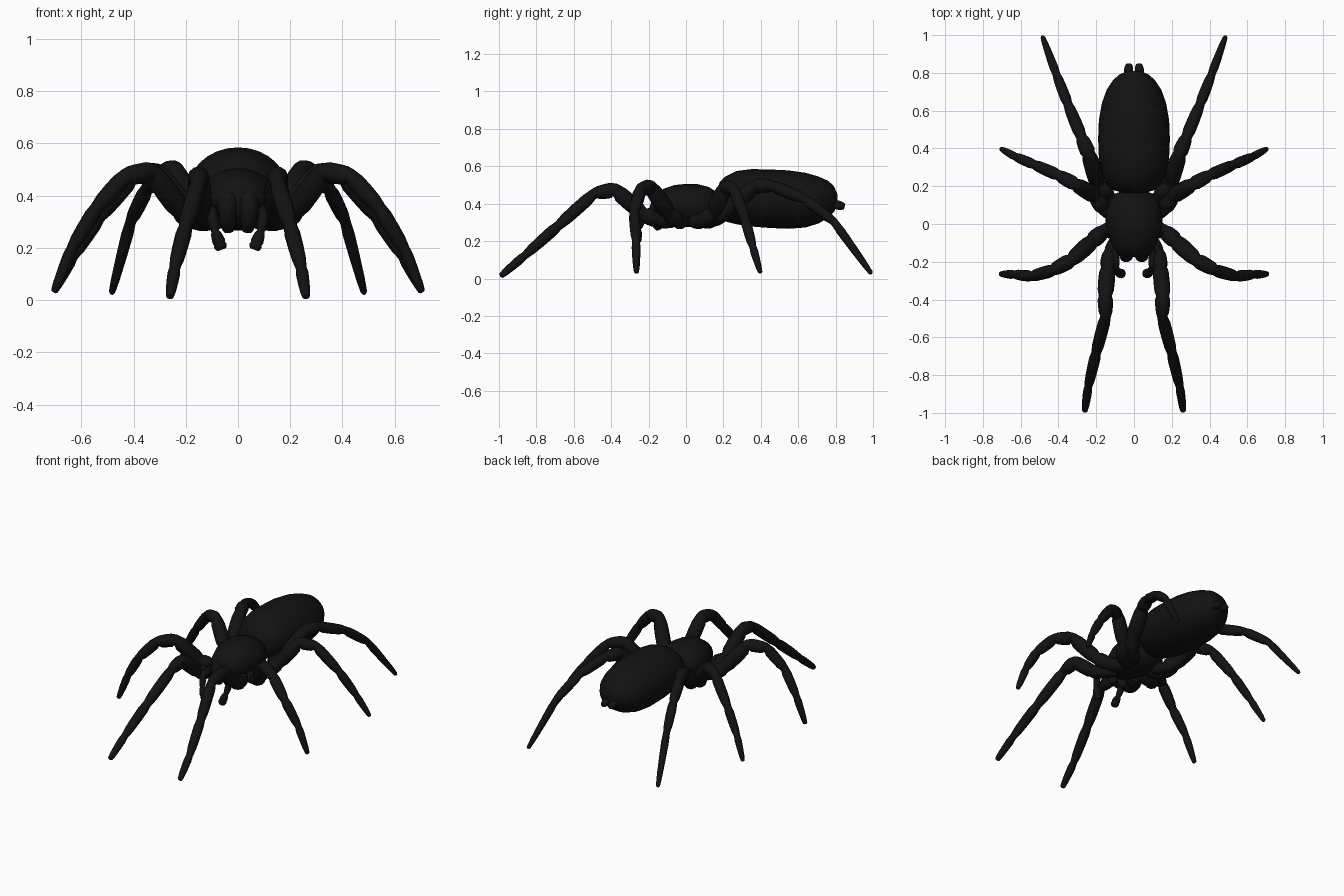
import bpy, bmesh, math
from mathutils import Vector

black = bpy.data.materials.new("black_chitin")
black.diffuse_color = (0.006, 0.006, 0.006, 1)


def loft(name, rings, sides):
    """Skin a list of (centre, side axis, up axis) rings, capped at both ends."""
    bm = bmesh.new()
    loops = []
    for c, u, v in rings:
        loops.append([bm.verts.new(c + u * math.cos(a) + v * math.sin(a))
                      for a in (2 * math.pi * i / sides for i in range(sides))])
    for a, b in zip(loops, loops[1:]):
        for i in range(sides):
            j = (i + 1) % sides
            bm.faces.new((a[i], a[j], b[j], b[i]))
    bm.faces.new(loops[0])
    bm.faces.new(loops[-1])
    bmesh.ops.recalc_face_normals(bm, faces=bm.faces)
    me = bpy.data.meshes.new(name)
    bm.to_mesh(me)
    bm.free()
    me.materials.append(black)
    ob = bpy.data.objects.new(name, me)
    bpy.context.collection.objects.link(ob)
    for p in me.polygons:
        p.use_smooth = len(p.vertices) == 4
    return ob


def body(name, sections, sides=24):
    """Elliptical sections along y: (y, half width, bottom z, top z)."""
    loft(name, [(Vector((0, y, (b + t) / 2)), Vector((w, 0, 0)), Vector((0, 0, (t - b) / 2)))
                for y, w, b, t in sections], sides)


def limb(name, joints, sides=12):
    """Jointed limb through (x, y, z, radius), pinched at each joint; built on both sides."""
    swell = ((0.03, 0.82), (0.2, 1.0), (0.5, 1.03), (0.8, 1.0), (0.97, 0.84))
    for side, s in (("right", 1), ("left", -1)):
        pts = [(Vector((s * x, y, z)), r) for x, y, z, r in joints]
        dirs = [(b[0] - a[0]).normalized() for a, b in zip(pts, pts[1:])]
        rings = []
        u = None
        for k, ((p, r0), (q, r1)) in enumerate(zip(pts, pts[1:])):
            for t, f in swell:
                d = dirs[k]
                if t < 0.1 and k > 0:
                    d = (d + dirs[k - 1]).normalized()
                if t > 0.9 and k < len(dirs) - 1:
                    d = (d + dirs[k + 1]).normalized()
                # carry the previous frame along to avoid twisting
                u = d.orthogonal() if u is None else u - d * u.dot(d)
                u.normalize()
                r = (r0 + (r1 - r0) * t) * f
                rings.append((p.lerp(q, t), u * r, d.cross(u) * r))
        p, r = pts[-1]
        rings.append((p, u * r * 0.55, dirs[-1].cross(u) * r * 0.55))
        loft(name + "_" + side, rings, sides)


# Abdomen, waist and head
body("abdomen", [(0.165, 0.06, 0.35, 0.47), (0.18, 0.11, 0.32, 0.515), (0.21, 0.145, 0.305, 0.545),
                 (0.27, 0.17, 0.29, 0.575), (0.35, 0.186, 0.278, 0.585), (0.45, 0.19, 0.27, 0.583),
                 (0.55, 0.186, 0.266, 0.578), (0.64, 0.17, 0.273, 0.565), (0.71, 0.145, 0.295, 0.545),
                 (0.76, 0.112, 0.325, 0.522), (0.79, 0.08, 0.355, 0.495), (0.81, 0.035, 0.39, 0.45)], 28)
body("waist", [(0.1, 0.05, 0.33, 0.43), (0.24, 0.05, 0.35, 0.45)], 12)
body("head_and_thorax", [(-0.175, 0.065, 0.34, 0.42), (-0.165, 0.085, 0.32, 0.45),
                         (-0.12, 0.112, 0.295, 0.48), (-0.06, 0.135, 0.285, 0.5),
                         (0.0, 0.15, 0.275, 0.506), (0.06, 0.15, 0.275, 0.505),
                         (0.12, 0.13, 0.285, 0.49), (0.16, 0.1, 0.31, 0.465), (0.18, 0.05, 0.35, 0.43)])

# Fangs, feelers and spinnerets
limb("jaw", [(0.04, -0.15, 0.41, 0.036), (0.042, -0.17, 0.33, 0.038), (0.036, -0.14, 0.262, 0.022)])
limb("feeler", [(0.08, -0.09, 0.31, 0.026), (0.1, -0.17, 0.34, 0.026), (0.1, -0.23, 0.335, 0.022),
                (0.088, -0.255, 0.265, 0.018), (0.07, -0.262, 0.215, 0.027), (0.062, -0.262, 0.193, 0.02)])
limb("spinneret", [(0.04, 0.74, 0.4, 0.04), (0.03, 0.80, 0.395, 0.027), (0.026, 0.848, 0.385, 0.018)], 8)

# Four pairs of walking legs
limb("front_leg", [(0.07, -0.06, 0.31, 0.04), (0.125, -0.15, 0.31, 0.042), (0.14, -0.23, 0.345, 0.043),
                   (0.152, -0.38, 0.475, 0.043), (0.15, -0.49, 0.455, 0.034), (0.2, -0.68, 0.285, 0.032),
                   (0.242, -0.86, 0.125, 0.026), (0.261, -0.992, 0.012, 0.018)])
limb("second_leg", [(0.07, -0.02, 0.31, 0.04), (0.165, -0.04, 0.305, 0.043), (0.22, -0.09, 0.345, 0.046),
                    (0.33, -0.19, 0.492, 0.042), (0.43, -0.245, 0.475, 0.036), (0.54, -0.277, 0.355, 0.031),
                    (0.635, -0.267, 0.2, 0.026), (0.705, -0.265, 0.03, 0.016)])
limb("third_leg", [(0.07, 0.04, 0.31, 0.04), (0.16, 0.08, 0.305, 0.043), (0.2, 0.145, 0.35, 0.045),
                   (0.31, 0.21, 0.492, 0.04), (0.4, 0.258, 0.475, 0.034), (0.53, 0.315, 0.32, 0.029),
                   (0.63, 0.357, 0.17, 0.024), (0.704, 0.398, 0.03, 0.014)])
limb("back_leg", [(0.07, 0.08, 0.31, 0.04), (0.13, 0.14, 0.31, 0.043), (0.19, 0.21, 0.36, 0.046),
                  (0.24, 0.37, 0.495, 0.043), (0.278, 0.46, 0.495, 0.035), (0.35, 0.635, 0.425, 0.03),
                  (0.41, 0.79, 0.305, 0.026), (0.484, 0.992, 0.025, 0.015)])
